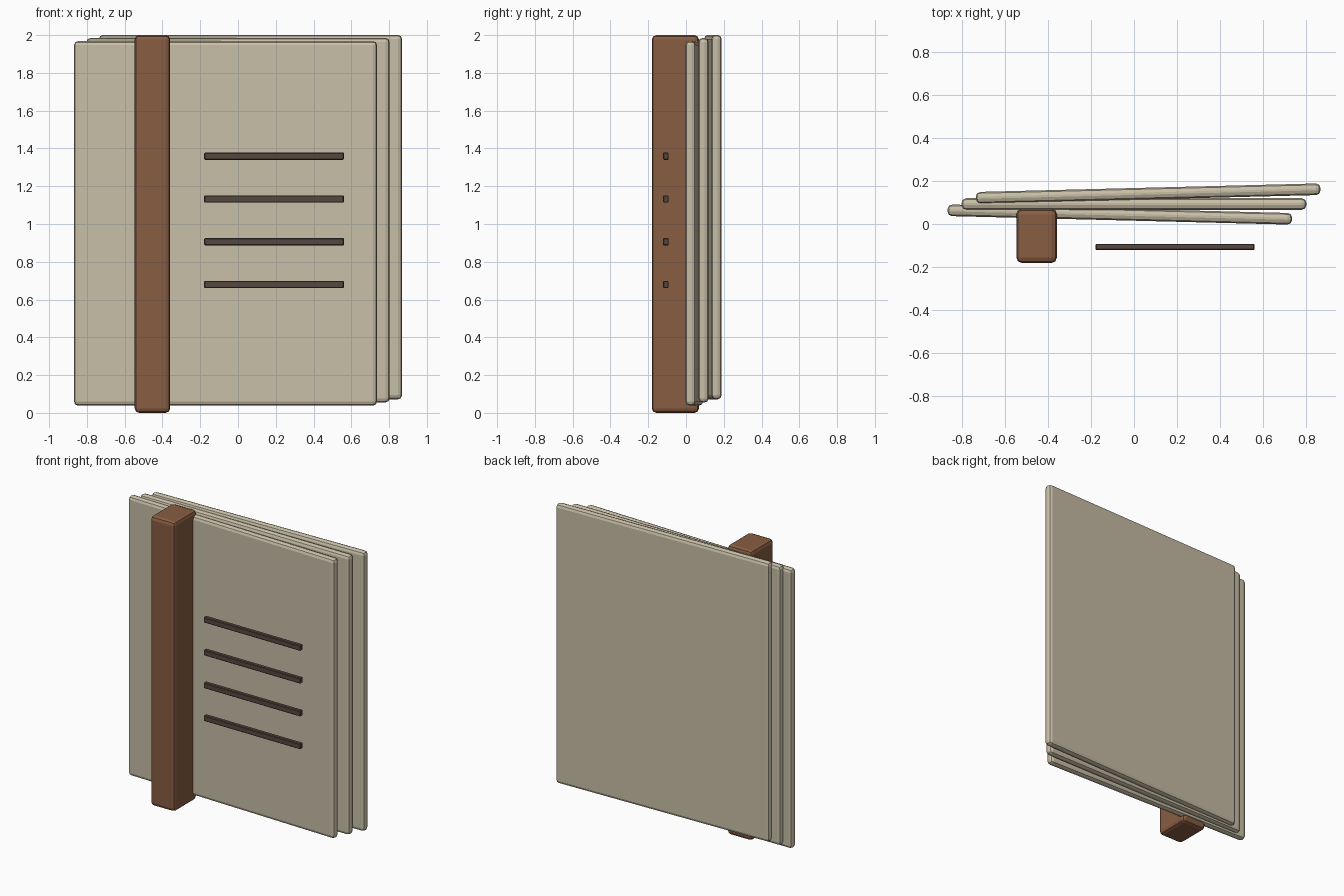
import bpy, math

if "Cube" in bpy.data.objects:
    bpy.data.objects.remove(bpy.data.objects["Cube"])


def material(name, color):
    m = bpy.data.materials.new(name)
    m.diffuse_color = color
    m.use_nodes = True
    m.node_tree.nodes["Principled BSDF"].inputs["Base Color"].default_value = m.diffuse_color
    return m


def box(name, center, size, mat, bevel, segments=2, turn=0.0):
    bpy.ops.mesh.primitive_cube_add(size=1, location=center)
    o = bpy.context.object
    o.name = name
    o.scale = size
    bpy.ops.object.transform_apply(location=False, rotation=False, scale=True)
    o.rotation_euler.z = turn
    mod = o.modifiers.new("Bevel", 'BEVEL')
    mod.width = bevel
    mod.segments = segments
    o.data.materials.append(mat)
    return o


paper = material("paper", (0.58, 0.52, 0.39, 1))
leather = material("leather", (0.25, 0.11, 0.055, 1))
ink = material("ink", (0.09, 0.065, 0.05, 1))

# Three fanned pages, front to back
for i in range(3):
    k = i - 1
    box(f"page_{i + 1}", (0.066 * k, 0.093 + 0.049 * k, 1.02 + 0.0165 * k),
        (1.605, 0.054, 1.93), paper, 0.022, 2, 0.025 * k)

# Binding strip down the left side
box("binding_strip", (-0.453, -0.056, 1.0), (0.188, 0.25, 2.0), leather, 0.024)

# Ruled lines floating in front of the first page
for i in range(4):
    box(f"ruled_line_{i + 1}", (0.191, -0.107, 1.359 - 0.2265 * i),
        (0.74, 0.029, 0.038), ink, 0.004, 1)
